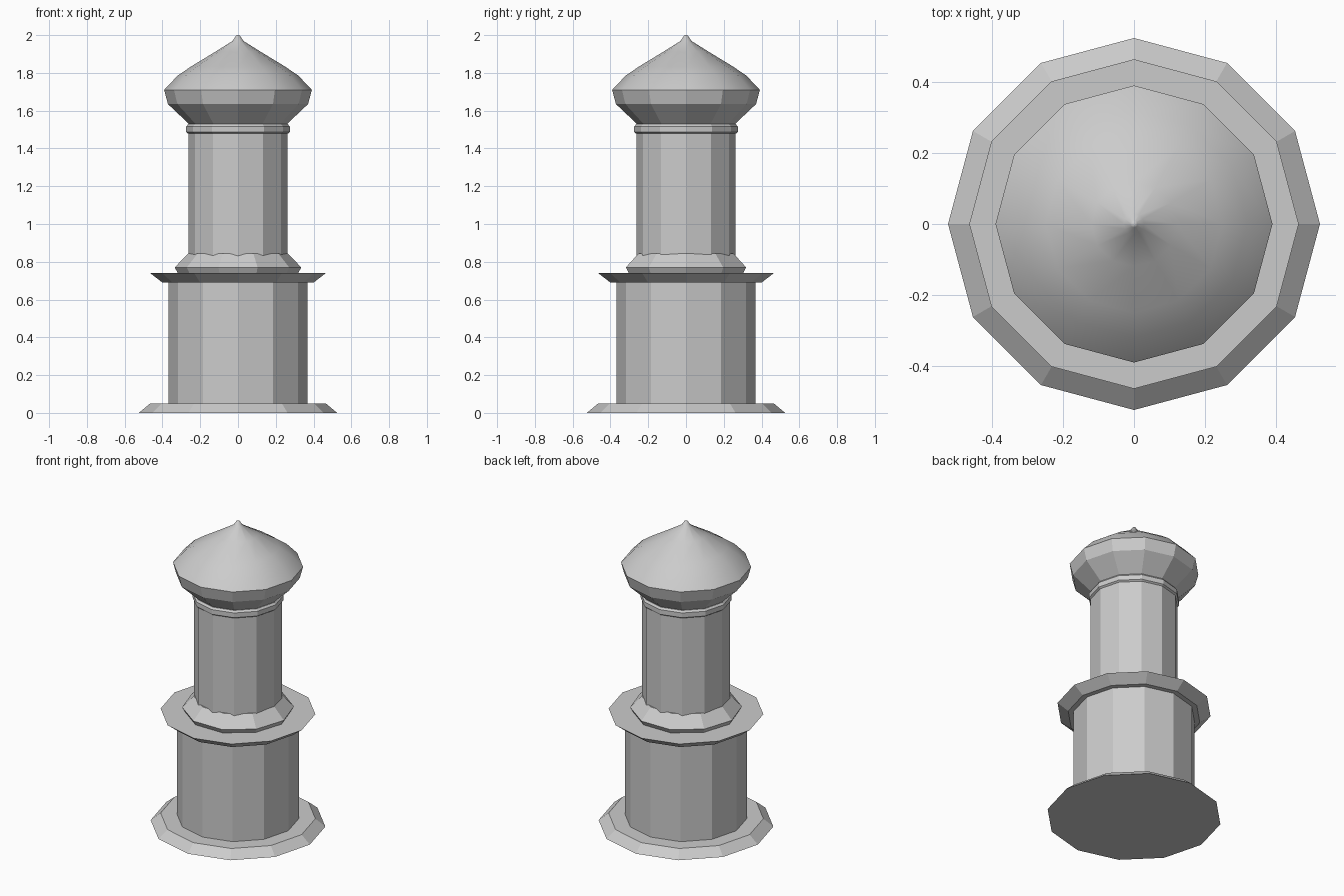
import bpy, bmesh
from math import cos, sin, tau

if "Cube" in bpy.data.objects:
    bpy.data.objects.remove(bpy.data.objects["Cube"])


def lathe(name, profile, sides=12, smooth_above=None):
    """Spin a (radius, height) profile into a capped, faceted solid."""
    bm = bmesh.new()
    rings = [[bm.verts.new((r * cos(tau * i / sides), r * sin(tau * i / sides), z))
              for i in range(sides)] for r, z in profile]
    for low, high in zip(rings, rings[1:]):
        for i in range(sides):
            j = (i + 1) % sides
            bm.faces.new((low[i], low[j], high[j], high[i]))
    bm.faces.new(rings[0][::-1])
    bm.faces.new(rings[-1])
    if smooth_above is not None:
        for f in bm.faces:
            f.smooth = f.calc_center_median().z > smooth_above
    mesh = bpy.data.meshes.new(name)
    bm.to_mesh(mesh)
    bm.free()
    obj = bpy.data.objects.new(name, mesh)
    bpy.context.collection.objects.link(obj)
    return obj


# Lower tier: foot, drum and overhanging ledge
lathe("foot", [(0.525, 0), (0.465, 0.05)])
lathe("lower_drum", [(0.368, 0.05), (0.368, 0.69)])
lathe("ledge", [(0.40, 0.69), (0.465, 0.74)])

# Upper tier: ten-sided moulding around the shaft, then the collar
lathe("shaft_moulding", [(0.318, 0.74), (0.335, 0.77), (0.265, 0.843)], sides=10)
lathe("upper_shaft", [(0.263, 0.74), (0.263, 1.53)])
lathe("collar", [(0.263, 1.478), (0.274, 1.486), (0.274, 1.517), (0.262, 1.53)])

# Onion dome: flat facets below the widest ring, smooth above it
lathe("onion_dome", [(0.258, 1.528), (0.371, 1.635), (0.391, 1.71),
                     (0.32, 1.785), (0.25, 1.833), (0.12, 1.912),
                     (0.029, 1.969), (0.010, 1.997), (0.004, 2.0)],
      smooth_above=1.71)
